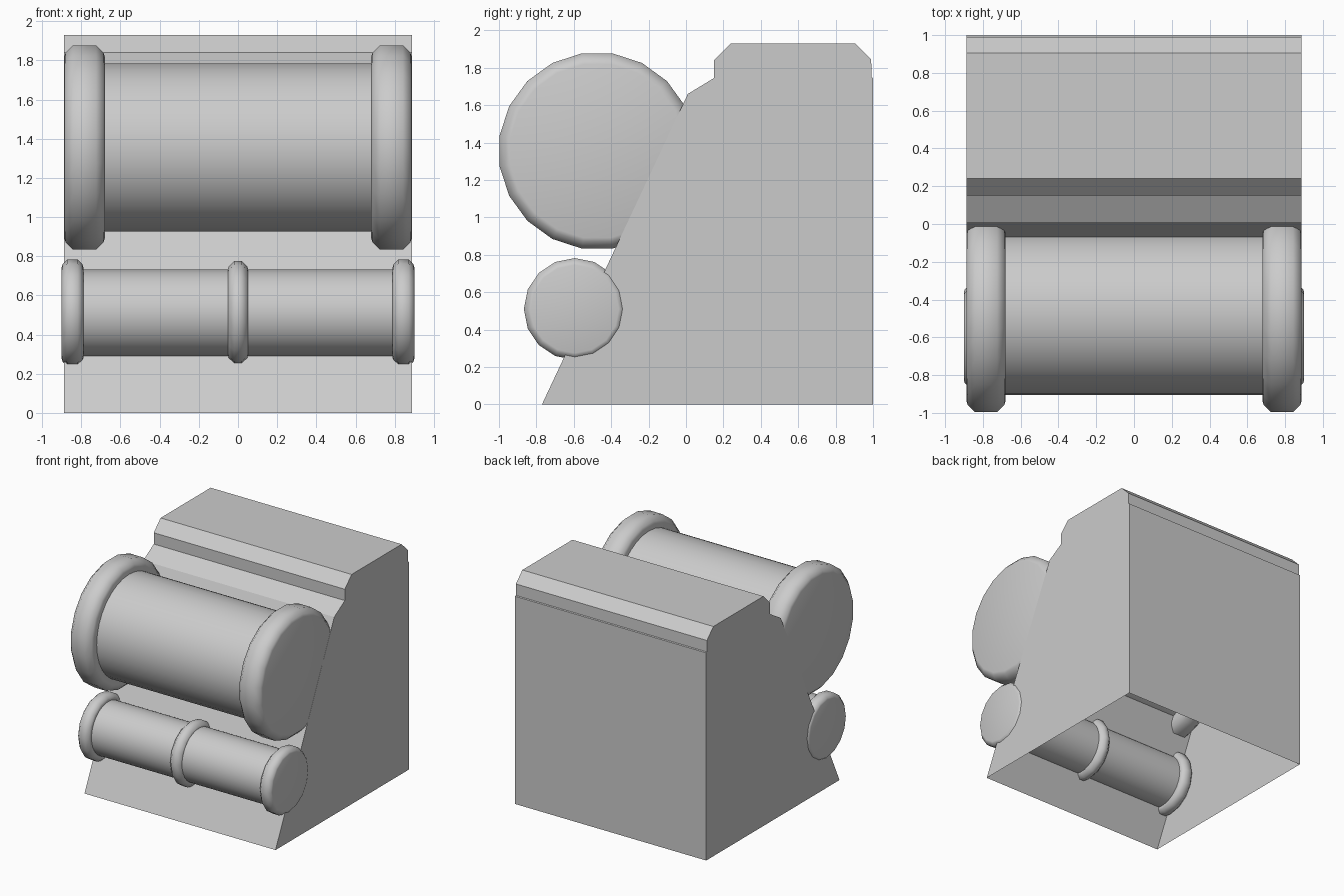
import bpy, bmesh, math

cube = bpy.data.objects.get("Cube")
if cube:
    bpy.data.objects.remove(cube, do_unlink=True)

grey = bpy.data.materials.new("plain grey")
grey.use_nodes = True
grey.diffuse_color = (0.6, 0.6, 0.6, 1)
grey.node_tree.nodes["Principled BSDF"].inputs["Base Color"].default_value = (0.6, 0.6, 0.6, 1)


def add_object(name, bm, smooth=False):
    mesh = bpy.data.meshes.new(name)
    bm.to_mesh(mesh)
    bm.free()
    mesh.materials.append(grey)
    obj = bpy.data.objects.new(name, mesh)
    bpy.context.collection.objects.link(obj)
    if smooth:
        bpy.ops.object.select_all(action='DESELECT')
        obj.select_set(True)
        bpy.context.view_layer.objects.active = obj
        bpy.ops.object.shade_smooth_by_angle(angle=math.radians(60))
    return obj


def lathe_x(name, profile, y, z, sides, turn=0.0):
    """Spin an (x, radius) profile around a line parallel to x."""
    bm = bmesh.new()
    rings = []
    for x, r in profile:
        ring = []
        for i in range(sides):
            a = 2 * math.pi * (i + turn) / sides
            ring.append(bm.verts.new((x, y + r * math.cos(a), z + r * math.sin(a))))
        rings.append(ring)
    for a, b in zip(rings, rings[1:]):
        for i in range(sides):
            j = (i + 1) % sides
            bm.faces.new((a[i], a[j], b[j], b[i]))
    bm.faces.new(rings[0])
    bm.faces.new(rings[-1])
    bmesh.ops.recalc_face_normals(bm, faces=bm.faces)
    return add_object(name, bm, smooth=True)


def rim(x0, x1, r, cut):
    """Rounded disc profile between x0 and x1."""
    return [(x0, r - cut * 1.3), (x0 + cut * 0.15, r - cut * 0.85), (x0 + cut, r),
            (x1 - cut, r), (x1 - cut * 0.15, r - cut * 0.85), (x1, r - cut * 1.3)]


# Cabinet: extruded side profile, open underneath
half = 0.888
side = [(-0.77, 0), (0.01, 1.66), (0.15, 1.745), (0.15, 1.84), (0.24, 1.93),
        (0.905, 1.93), (0.99, 1.845), (0.992, 1.75), (1.0, 1.745), (1.0, 0)]
bm = bmesh.new()
face = bm.faces.new([bm.verts.new((-half, y, z)) for y, z in side])
ext = bmesh.ops.extrude_face_region(bm, geom=[face], use_keep_orig=True)
bmesh.ops.translate(bm, vec=(2 * half, 0, 0),
                    verts=[g for g in ext["geom"] if isinstance(g, bmesh.types.BMVert)])
bmesh.ops.recalc_face_normals(bm, faces=bm.faces)
floor = [f for f in bm.faces if all(v.co.z < 0.001 for v in f.verts)]
bmesh.ops.delete(bm, geom=floor, context='FACES_ONLY')
add_object("cabinet", bm)

# Upper and lower rolls with an end disc on each side
rolls = [("upper", -0.475, 1.355, 0.43, 0.528, 0.68, 0.887, 0.045, 20, 0.5),
         ("lower", -0.595, 0.51, 0.222, 0.272, 0.79, 0.9, 0.028, 16, 0.0)]
for name, y, z, r, disc_r, inner, outer, cut, sides, turn in rolls:
    lathe_x(name + "_roll", [(-inner - cut, r), (inner + cut, r)], y, z, 32)
    for label, s in (("left", 1), ("right", -1)):
        profile = [(s * x, rad) for x, rad in rim(inner, outer, disc_r, cut)]
        lathe_x(f"{name}_{label}_disc", profile, y, z, sides, turn)

# Middle ring of the lower roll
lathe_x("lower_middle_ring", rim(-0.052, 0.052, 0.265, 0.032), -0.595, 0.51, 16)
